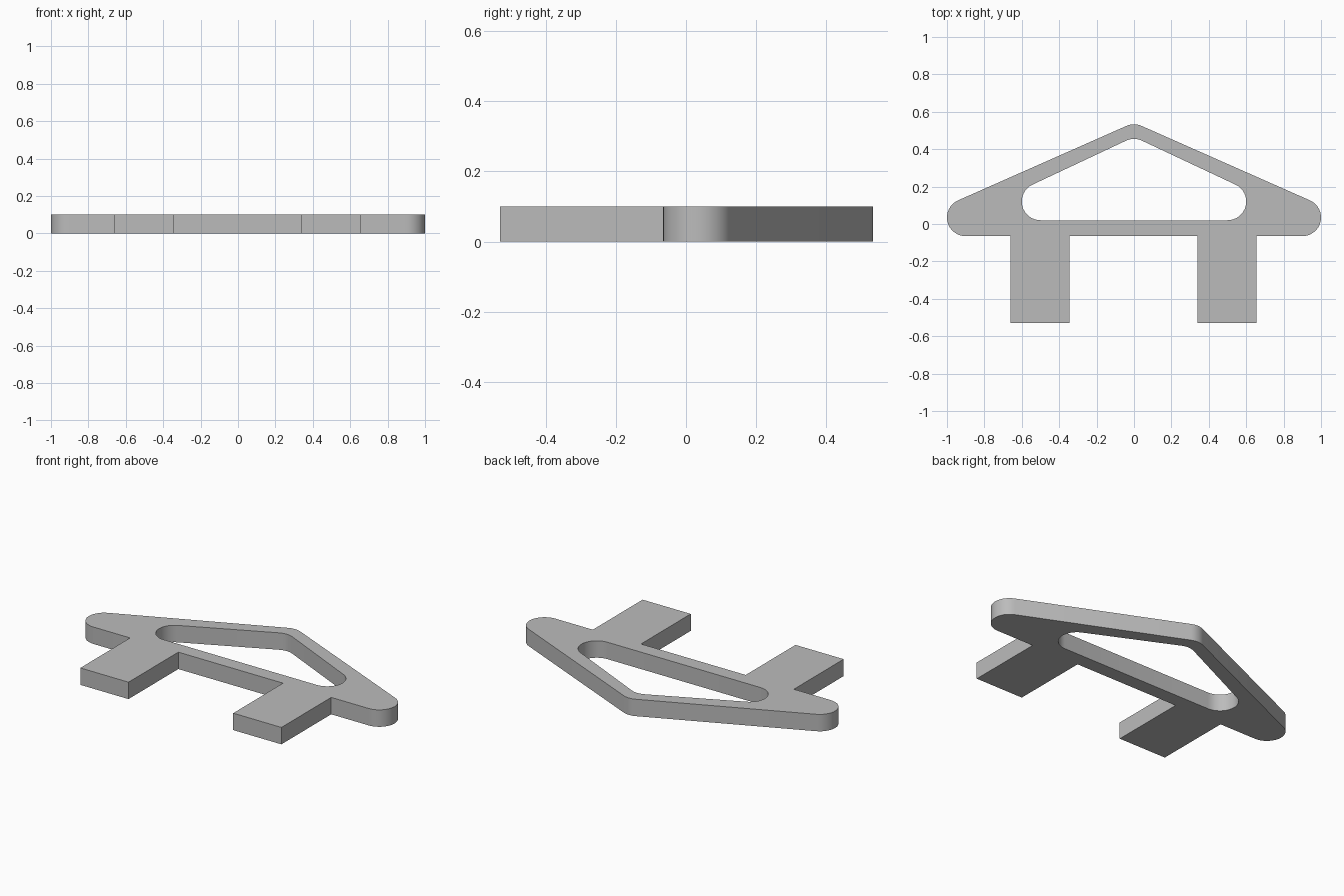
import bpy, bmesh, math

if "Cube" in bpy.data.objects:
    bpy.data.objects.remove(bpy.data.objects["Cube"])

HEIGHT = 0.1
RADIUS = 0.1


def arc(cx, cy, start, end, steps=16):
    """Points on a corner arc, angles in degrees, counter-clockwise."""
    return [(cx + RADIUS * math.cos(math.radians(start + (end - start) * i / steps)),
             cy + RADIUS * math.sin(math.radians(start + (end - start) * i / steps)))
            for i in range(steps + 1)]


def rounded_triangle(half_width, base_y, apex_y):
    """Rounded triangle through three corner centres, counter-clockwise."""
    slope = math.degrees(math.atan2(apex_y - base_y, half_width))
    return (arc(half_width, base_y, -90, 90 - slope)
            + arc(0, apex_y, 90 - slope, 90 + slope, 8)
            + arc(-half_width, base_y, 90 + slope, 270))


# Outer outline: rounded triangle with two square legs along its base
BASE_Y, LEG_Y = -0.065, -0.53
outer = rounded_triangle(0.9, 0.035, 0.433)
for x0, x1 in ((-0.66, -0.345), (0.34, 0.655)):
    outer += [(x0, BASE_Y), (x0, LEG_Y), (x1, LEG_Y), (x1, BASE_Y)]

# Opening: smaller rounded triangle
inner = rounded_triangle(0.5, 0.12, 0.355)

# Fill between the loops and extrude to a plate
bm = bmesh.new()
for loop in (outer, inner):
    verts = [bm.verts.new((x, y, 0)) for x, y in loop]
    for a, b in zip(verts, verts[1:] + verts[:1]):
        bm.edges.new((a, b))
bmesh.ops.triangle_fill(bm, edges=bm.edges[:], use_beauty=True, normal=(0, 0, 1))
top = bmesh.ops.extrude_face_region(bm, geom=bm.faces[:])
bmesh.ops.translate(bm, vec=(0, 0, HEIGHT),
                    verts=[g for g in top["geom"] if isinstance(g, bmesh.types.BMVert)])
bmesh.ops.recalc_face_normals(bm, faces=bm.faces[:])
bmesh.ops.dissolve_limit(bm, angle_limit=0.001, verts=[], edges=bm.edges[:])
mesh = bpy.data.meshes.new("bracket_plate")
bm.to_mesh(mesh)
bm.free()

plate = bpy.data.objects.new("bracket_plate", mesh)
bpy.context.collection.objects.link(plate)

grey = bpy.data.materials.new("light grey")
grey.diffuse_color = (0.5, 0.5, 0.5, 1)
grey.use_nodes = True
grey.node_tree.nodes["Principled BSDF"].inputs["Base Color"].default_value = grey.diffuse_color
mesh.materials.append(grey)

# Smooth the rounded walls, keep the rims sharp
bpy.context.view_layer.objects.active = plate
plate.select_set(True)
bpy.ops.object.shade_smooth_by_angle(angle=math.radians(30))
